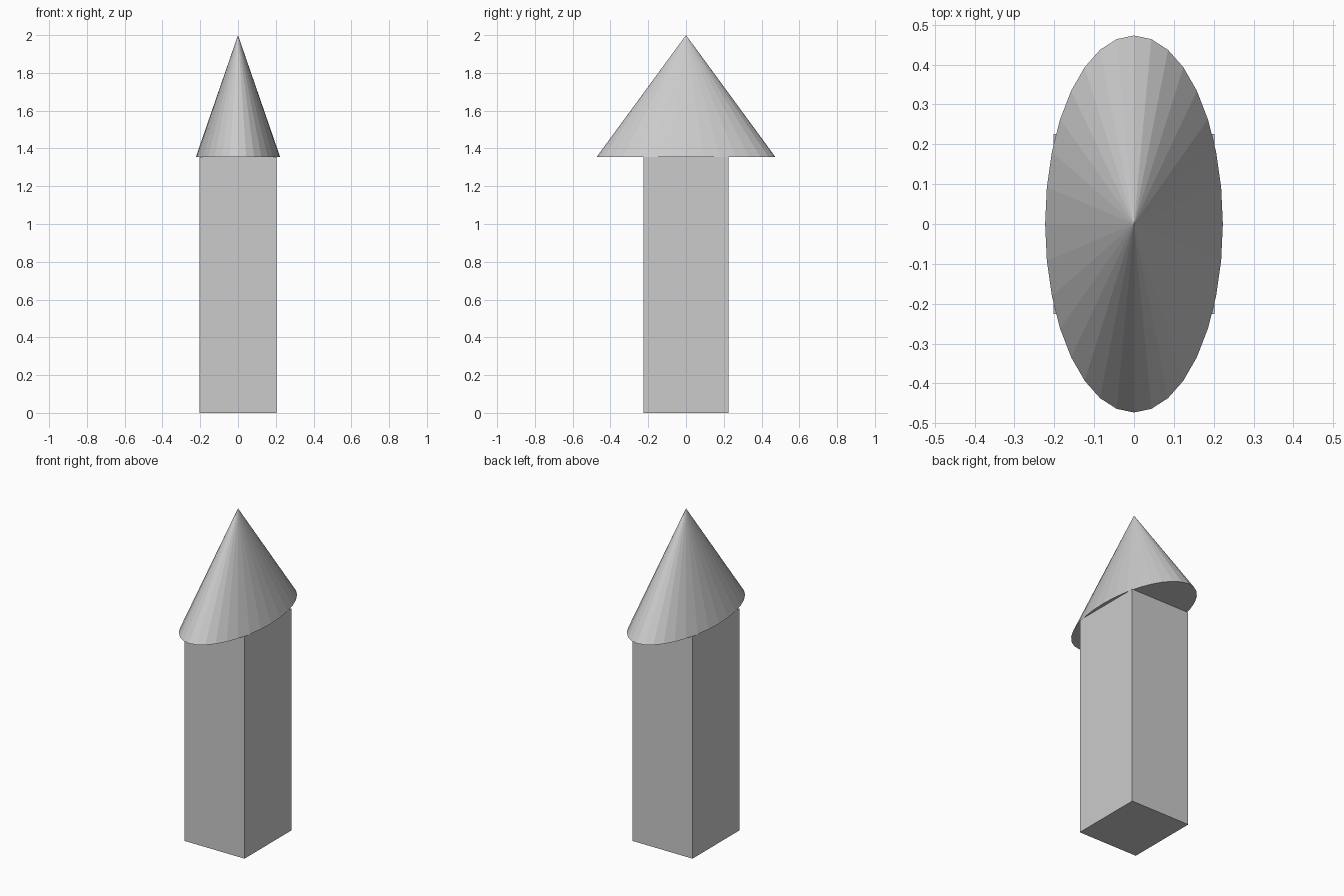
import bpy

cube = bpy.data.objects.get("Cube")
if cube:
    bpy.data.objects.remove(cube, do_unlink=True)

EAVES = 1.355   # height where the shaft meets the roof
TOP = 2.0

# One plain grey for the whole model
grey = bpy.data.materials.new("light_grey")
grey.use_nodes = True
colour = (0.6, 0.6, 0.6, 1)
grey.diffuse_color = colour
grey.node_tree.nodes["Principled BSDF"].inputs["Base Color"].default_value = colour


def finish(name, scale):
    obj = bpy.context.object
    obj.name = name
    obj.scale = scale
    bpy.ops.object.transform_apply(location=False, rotation=False, scale=True)
    obj.data.materials.append(grey)


# Rectangular shaft
bpy.ops.mesh.primitive_cube_add(size=1, location=(0, 0, EAVES / 2))
finish("shaft", (0.405, 0.452, EAVES))

# Faceted oval cone roof
bpy.ops.mesh.primitive_cone_add(vertices=32, radius1=1, radius2=0, depth=1,
                                location=(0, 0, (EAVES + TOP) / 2))
finish("cone_roof", (0.223, 0.473, TOP - EAVES))
